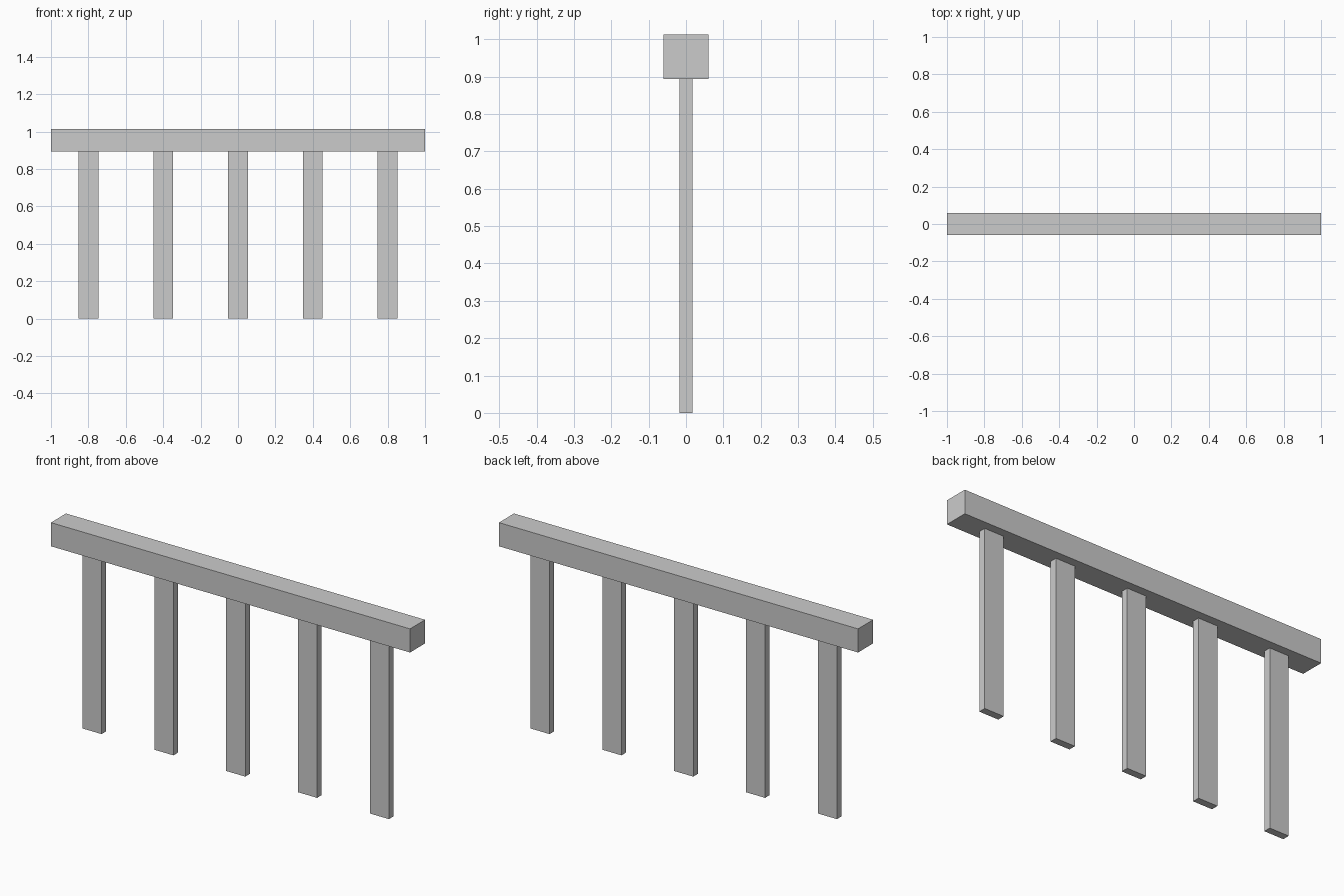
import bpy

if "Cube" in bpy.data.objects:
    bpy.data.objects.remove(bpy.data.objects["Cube"])


def box(name, size, center):
    bpy.ops.mesh.primitive_cube_add(size=1, location=center)
    ob = bpy.context.object
    ob.name = name
    ob.scale = size
    bpy.ops.object.transform_apply(location=False, rotation=False, scale=True)
    return ob


RAIL_BOTTOM, RAIL_TOP = 0.894, 1.013

# Square top rail
box("top_rail", (2.0, 0.12, RAIL_TOP - RAIL_BOTTOM),
    (0, 0, (RAIL_TOP + RAIL_BOTTOM) / 2))

# Five flat balusters, evenly spaced under the rail
for i in range(5):
    box(f"baluster_{i + 1}", (0.106, 0.036, RAIL_BOTTOM),
        (-0.8 + 0.4 * i, 0, RAIL_BOTTOM / 2))
